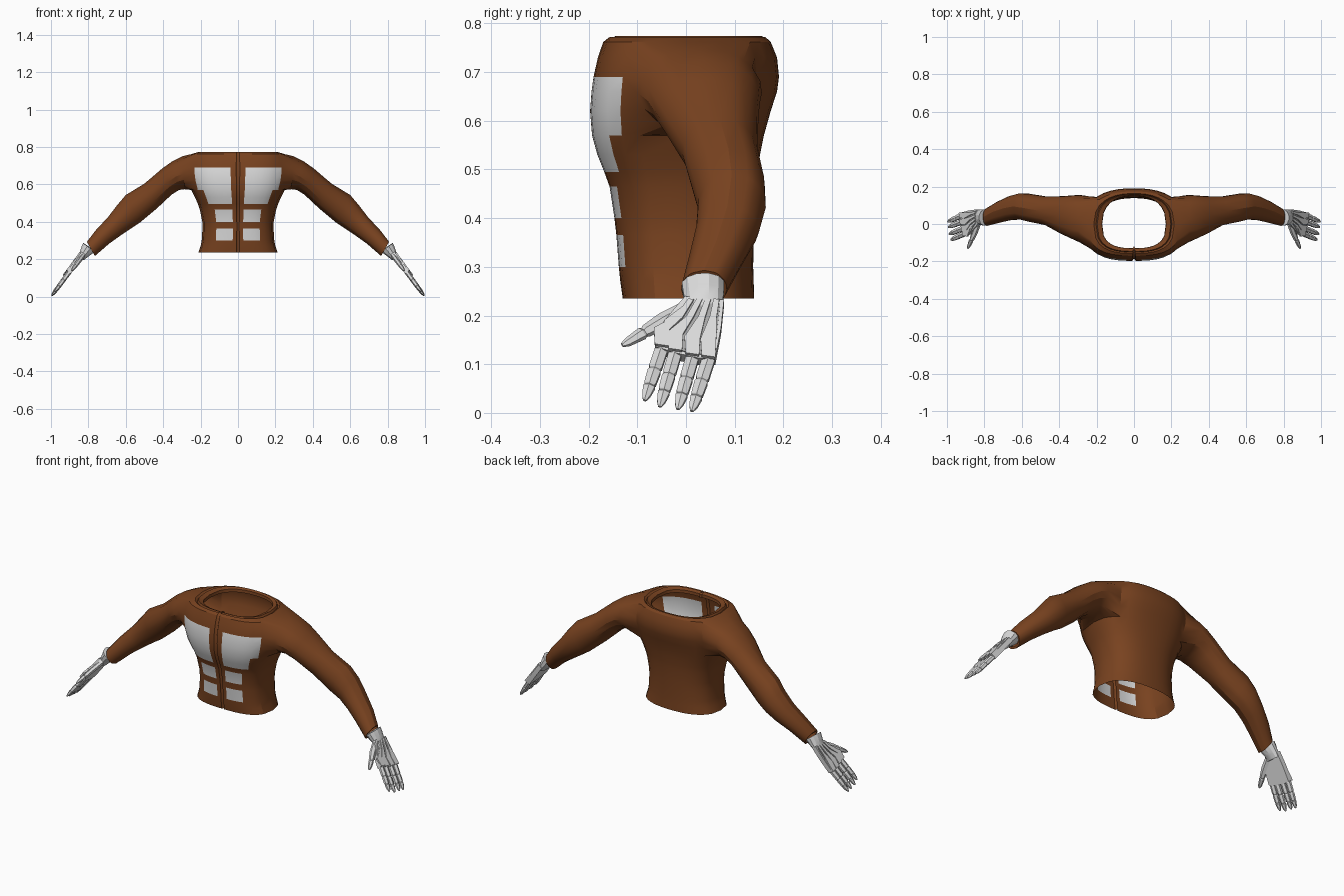
import bpy, bmesh, math
from mathutils import Vector

if "Cube" in bpy.data.objects:
    bpy.data.objects.remove(bpy.data.objects["Cube"])


def material(name, colour):
    m = bpy.data.materials.new(name)
    m.use_nodes = True
    m.diffuse_color = (*colour, 1)
    m.node_tree.nodes["Principled BSDF"].inputs["Base Color"].default_value = (*colour, 1)
    return m


BROWN = material("brown cloth", (0.19, 0.055, 0.014))
WHITE = material("pale grey", (0.71, 0.71, 0.71))
GREY = material("groove grey", (0.38, 0.38, 0.38))


def finish(bm, name, mats, angle=30, clip=False):
    """Turn a left-half bmesh into a mirrored object."""
    bmesh.ops.recalc_face_normals(bm, faces=bm.faces)
    mesh = bpy.data.meshes.new(name)
    bm.to_mesh(mesh)
    bm.free()
    for m in mats:
        mesh.materials.append(m)
    ob = bpy.data.objects.new(name, mesh)
    bpy.context.collection.objects.link(ob)
    mod = ob.modifiers.new("Mirror", "MIRROR")
    mod.use_clip = clip
    mod.use_mirror_merge = clip
    bpy.ops.object.select_all(action="DESELECT")
    ob.select_set(True)
    bpy.context.view_layer.objects.active = ob
    bpy.ops.object.shade_smooth_by_angle(angle=math.radians(angle))
    return ob


def bridge(bm, a, b):
    n = len(a)
    for k in range(n):
        bm.faces.new((a[k], a[(k + 1) % n], b[(k + 1) % n], b[k]))


def loft(bm, rings):
    loops = [[bm.verts.new(p) for p in r] for r in rings]
    for a, b in zip(loops, loops[1:]):
        bridge(bm, a, b)
    bm.faces.new(loops[0])
    bm.faces.new(loops[-1])


# --- Jacket: body rows (z, half width, front y, back y), bottom to collar
ROWS = [
    (.235, .212, -.130, .140), (.27, .200, -.135, .139), (.30, .194, -.138, .138),
    (.365, .190, -.143, .139), (.40, .191, -.147, .140), (.465, .204, -.157, .143),
    (.495, .214, -.168, .147), (.53, .230, -.182, .152), (.57, .250, -.193, .160),
    (.62, .264, -.197, .174), (.66, .270, -.194, .187), (.69, .271, -.190, .191),
    (.73, .266, -.181, .187), (.762, .248, -.170, .174), (.772, .215, -.157, .163),
    (.764, .203, -.150, .159), (.774, .197, -.146, .157), (.766, .172, -.130, .150),
    (.750, .170, -.129, .149),
]
COLS = [0, .035, .145, .32, .47, .61, .74, .86, .95, 1]
LAST = len(COLS) - 1


def body_ring(z, w, front, back):
    pts = []
    for u in COLS:
        y = front * (1 - u ** 2.8) ** (1 / 2.8)
        pts.append(Vector((u * w, y + (.012 if u == 0 else 0), z)))
    for u in reversed(COLS[:-1]):
        pts.append(Vector((u * w, back * (1 - u ** 2.4) ** (1 / 2.4), z)))
    return pts


def is_panel(z, col):
    """Chest and belly panels, by height and column."""
    if col < 2:
        return False
    if .57 < z < .69:
        return col < 7
    if .495 < z < .57:
        return col < 6
    return (.40 < z < .465 or .30 < z < .365) and col < 5


bm = bmesh.new()
grid = [[bm.verts.new(p) for p in body_ring(*r)] for r in ROWS]
HOLE_LOW, HOLE_HIGH = 8, 13
C0, C1 = LAST - 2, LAST + 3
for i in range(len(ROWS) - 1):
    for j in range(len(grid[0]) - 1):
        if HOLE_LOW <= i < HOLE_HIGH and C0 <= j < C1:
            continue  # armhole
        f = bm.faces.new((grid[i][j], grid[i][j + 1], grid[i + 1][j + 1], grid[i + 1][j]))
        f.material_index = int(is_panel((ROWS[i][0] + ROWS[i + 1][0]) / 2, j))

# --- Sleeve: grown from the armhole edge; (top x, z, bottom x, z, y min, y max)
loop = ([grid[HOLE_LOW][j] for j in range(C0, C1)]
        + [grid[i][C1] for i in range(HOLE_LOW, HOLE_HIGH)]
        + [grid[HOLE_HIGH][j] for j in range(C1, C0, -1)]
        + [grid[i][C0] for i in range(HOLE_HIGH, HOLE_LOW, -1)])
angles = [math.atan2((v.co.z - .666) / .096, v.co.y / .135) for v in loop]
SLEEVE = [
    (.298, .750, .285, .574, -.098, .156), (.350, .724, .315, .570, -.080, .153),
    (.405, .685, .355, .545, -.058, .149), (.50, .604, .435, .470, -.008, .147),
    (.60, .543, .525, .395, .012, .162), (.645, .490, .575, .362, .024, .164),
    (.695, .425, .630, .325, .020, .150), (.76, .355, .690, .282, .006, .120),
    (.808, .293, .765, .217, -.010, .084), (.803, .284, .770, .228, -.002, .076),
]
for tx, tz, bx, bz, y0, y1 in SLEEVE:
    mid = Vector(((tx + bx) / 2, (y0 + y1) / 2, (tz + bz) / 2))
    up = Vector(((tx - bx) / 2, 0, (tz - bz) / 2))
    side = Vector((0, (y1 - y0) / 2, 0))
    ring = [bm.verts.new(mid + up * math.sin(a) + side * math.cos(a)) for a in angles]
    bridge(bm, loop, ring)
    loop = ring
finish(bm, "jacket", [BROWN, WHITE], 25, True)


# --- Hands: laid out on a sloping plane, n is the height above it
NORMAL = Vector((.805, 0, .593))


def hand_point(y, z, n=0.0):
    return Vector((.812 + (.26 - z) * .737, y, z)) + NORMAL * n


def limb(bm, path, sides=8, n=0.0):
    """Tapered tube; path items are (y, z, half width, half thickness)."""
    pts = [hand_point(p[0], p[1], n) for p in path]
    rings = []
    for k, p in enumerate(path):
        t = pts[min(k + 1, len(pts) - 1)] - pts[max(k - 1, 0)]
        across = NORMAL.cross(t).normalized()
        ring = []
        for s in range(sides):
            a = math.tau * (s + .5) / sides
            ring.append(pts[k] + across * p[2] * math.cos(a) + NORMAL * p[3] * math.sin(a))
        rings.append(ring)
    loft(bm, rings)


def plate(bm, outline, low, high):
    loft(bm, [[hand_point(y, z, n) for y, z in outline] for n in (low, high)])


bm = bmesh.new()
# wrist band
limb(bm, [(.035, .270, .045, .040), (.036, .250, .043, .034), (.037, .232, .040, .026),
          (.036, .212, .040, .020)], 12, -.010)
# palm with its thumb root
plate(bm, [(-.002, .235), (.078, .228), (.072, .170), (.060, .108), (.026, .108),
           (-.018, .118), (-.064, .132), (-.047, .182), (-.022, .212)], -.017, .008)
# thumb
limb(bm, [(.005, .222, .018, .013), (-.045, .196, .019, .013), (-.082, .174, .014, .012),
          (-.086, .171, .011, .009), (-.090, .169, .014, .012), (-.120, .151, .010, .008),
          (-.131, .145, .005, .004)], 6, -.010)
# fingers, from knuckle to tip
FINGERS = [((-.050, .133), (-.085, .028)), ((-.022, .124), (-.054, .015)),
           ((.013, .115), (-.017, .010)), ((.046, .110), (.012, .006))]
STEPS = [(0, .0155), (.36, .0155), (.40, .012), (.44, .0155), (.68, .014), (.71, .011),
         (.74, .014), (.9, .010), (1, .004)]
for (y0, z0), (y1, z1) in FINGERS:
    limb(bm, [(y0 + (y1 - y0) * t, z0 + (z1 - z0) * t, w, w * .8) for t, w in STEPS],
         6, -.004)
finish(bm, "hands", [WHITE], 20)

# darker layer showing between the raised strips
bm = bmesh.new()
plate(bm, [(.002, .222), (.070, .218), (.064, .165), (.054, .114), (.012, .116),
           (-.056, .137), (-.042, .178)], .006, .010)
finish(bm, "hand_grooves", [GREY])

# raised knuckle plates, each narrowing to a tendon at the wrist
bm = bmesh.new()
for k, ((y, z), _) in enumerate(FINGERS):
    root = .010 + k * .0175
    waist = root * .6 + y * .4
    plate(bm, [(root - .006, .226), (root + .006, .225), (waist + .007, .188),
               (y + .016, z + .030), (y + .014, z - .004), (y - .014, z),
               (y - .016, z + .034), (waist - .007, .190)], .006, .015)
plate(bm, [(-.004, .214), (.003, .208), (-.045, .168), (-.044, .184)], .006, .013)
finish(bm, "hand_strips", [WHITE])
